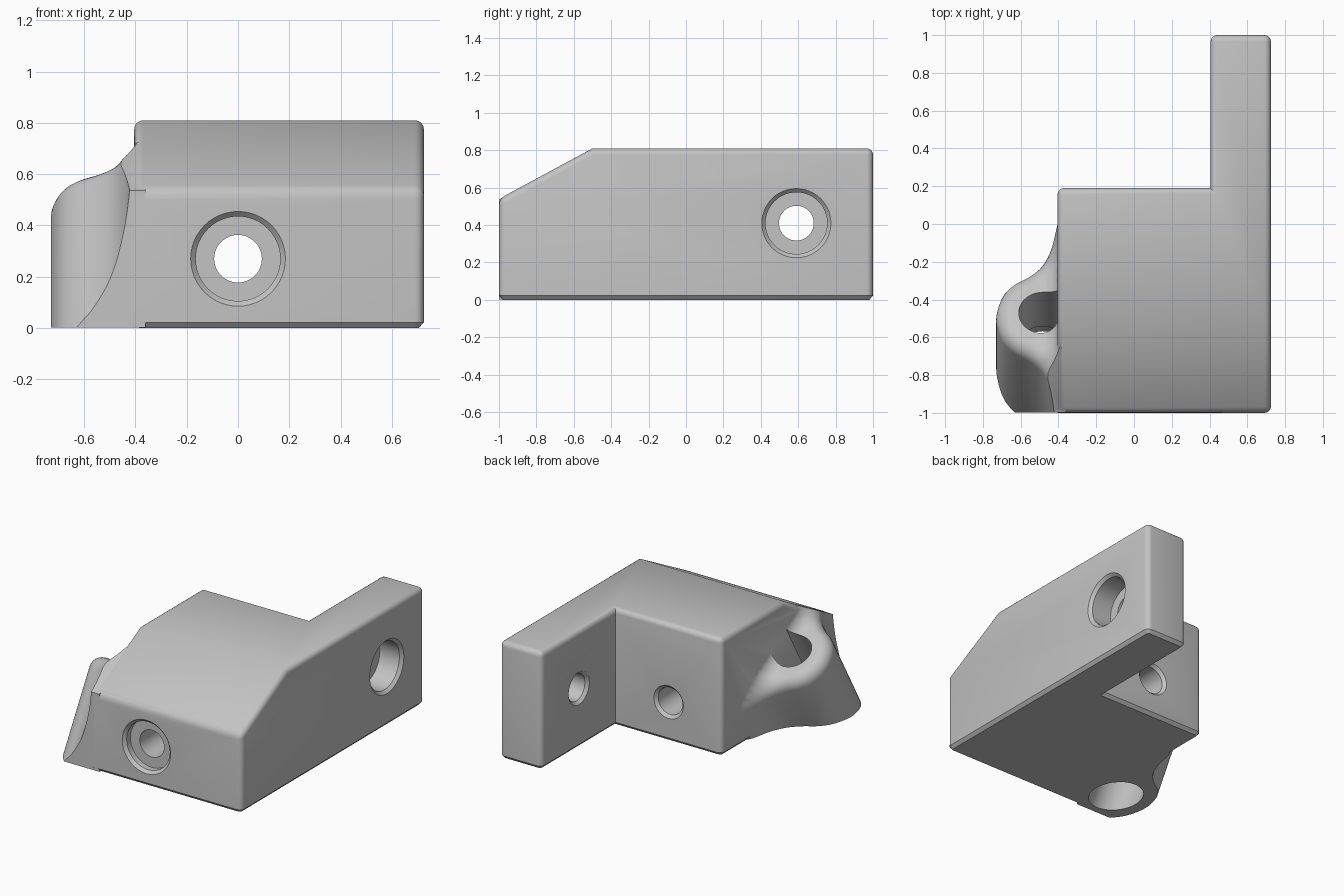
import bpy, bmesh, math
from mathutils import Vector, Matrix

cube = bpy.data.objects.get("Cube")
if cube:
    bpy.data.objects.remove(cube, do_unlink=True)

grey = bpy.data.materials.new("light grey")
grey.use_nodes = True
colour = (0.55, 0.55, 0.55, 1)
grey.diffuse_color = colour
grey.node_tree.nodes["Principled BSDF"].inputs["Base Color"].default_value = colour


def make_object(name, bm):
    bmesh.ops.recalc_face_normals(bm, faces=bm.faces)
    mesh = bpy.data.meshes.new(name)
    bm.to_mesh(mesh)
    bm.free()
    mesh.materials.append(grey)
    obj = bpy.data.objects.new(name, mesh)
    bpy.context.collection.objects.link(obj)
    return obj


def clip(bm, point, normal):
    """Remove everything on the normal side of a plane and close the cut."""
    geom = bm.verts[:] + bm.edges[:] + bm.faces[:]
    cut = bmesh.ops.bisect_plane(bm, geom=geom, plane_co=point, plane_no=normal,
                                 clear_outer=True, dist=1e-5)["geom_cut"]
    edges = [e for e in cut if isinstance(e, bmesh.types.BMEdge)]
    bmesh.ops.holes_fill(bm, edges=edges, sides=0)
    bmesh.ops.recalc_face_normals(bm, faces=bm.faces)


def boolean(target, tool, operation):
    mod = target.modifiers.new(operation.lower(), 'BOOLEAN')
    mod.object = tool
    mod.operation = operation
    mod.solver = 'EXACT'
    bpy.context.view_layer.objects.active = target
    bpy.ops.object.modifier_apply(modifier=mod.name)
    bpy.data.objects.remove(tool, do_unlink=True)


def lathe_cutter(name, profile, origin, axis, sides=48):
    """Solid of revolution from (radius, distance along axis) pairs."""
    turn = Vector(axis).to_track_quat('Z', 'Y').to_matrix().to_4x4()
    place = Matrix.Translation(origin) @ turn
    bm = bmesh.new()
    rings = []
    for r, t in profile:
        angles = [math.tau * i / sides for i in range(sides)]
        rings.append([bm.verts.new(place @ Vector((r * math.cos(a), r * math.sin(a), t)))
                      for a in angles])
    for a, b in zip(rings, rings[1:]):
        for i in range(sides):
            j = (i + 1) % sides
            bm.faces.new((a[i], a[j], b[j], b[i]))
    bm.faces.new(rings[0])
    bm.faces.new(rings[-1])
    return make_object(name, bm)


def screw_hole(name, origin, axis, depth, length):
    """Counterbored hole with chamfered rims at both ends."""
    profile = [(0.205, -0.02), (0.185, 0), (0.165, 0.02), (0.165, depth), (0.093, depth),
               (0.093, length - 0.02), (0.113, length), (0.133, length + 0.02)]
    return lathe_cutter(name, profile, origin, axis)


# L-shaped body with a sloped front top
LEFT, RIGHT, INNER, STEP, BASE, TOP = -0.405, 0.725, 0.405, 0.19, 0.022, 0.81
SLOPE_POINT = Vector((0, -0.5, TOP))
SLOPE_NORMAL = Vector((0, -0.27, 0.5)).normalized()
plan = [(LEFT, -1), (RIGHT, -1), (RIGHT, 1), (INNER, 1), (INNER, STEP), (LEFT, STEP)]
bm = bmesh.new()
floor = bm.faces.new([bm.verts.new((x, y, BASE)) for x, y in plan])
raised = bmesh.ops.extrude_face_region(bm, geom=[floor], use_keep_orig=True)["geom"]
for v in raised:
    if isinstance(v, bmesh.types.BMVert):
        v.co.z = TOP
clip(bm, SLOPE_POINT, SLOPE_NORMAL)

# Rounded outer edges, leaving the floor and the lug corner sharp
round_edges = []
for e in bm.edges:
    a, b = (v.co for v in e.verts)
    on_floor = max(a.z, b.z) < BASE + 0.01
    lug_corner = all(c.x < LEFT + 0.01 and c.y < -0.99 for c in (a, b))
    if e.calc_face_angle_signed(0) > 0.6 and not on_floor and not lug_corner:
        round_edges.append(e)
bmesh.ops.bevel(bm, geom=round_edges, offset=0.035, segments=4, profile=0.5,
                affect='EDGES', clamp_overlap=True)

# Chamfered bottom edge
floor = min(bm.faces, key=lambda f: f.calc_center_median().z)
bmesh.ops.inset_region(bm, faces=[floor], thickness=0.02, use_even_offset=True)
for v in floor.verts:
    v.co.z = 0
body = make_object("bracket", bm)


# Leaning side lug, lofted along its axis from a flared outline
def spline(points, steps=5):
    pts = [Vector(p) for p in points]
    out = []
    for i in range(len(pts) - 1):
        p0, p1 = pts[max(i - 1, 0)], pts[i]
        p2, p3 = pts[i + 1], pts[min(i + 2, len(pts) - 1)]
        for s in range(steps):
            t = s / steps
            out.append(0.5 * (2 * p1 + (p2 - p0) * t + (2 * p0 - 5 * p1 + 4 * p2 - p3) * t**2
                              + (3 * p1 - p0 - 3 * p2 + p3) * t**3))
    return out + [pts[-1]]


half = [(-0.36, 0.58), (-0.405, 0.54), (-0.44, 0.41), (-0.49, 0.315),
        (-0.56, 0.25), (-0.64, 0.2), (-0.70, 0.125)]
outline = spline(half + [(-0.73, 0)] + [(x, -v) for x, v in reversed(half)])
normals = []
for i in range(len(outline)):
    d = outline[min(i + 1, len(outline) - 1)] - outline[max(i - 1, 0)]
    normals.append(Vector((d.y, -d.x)).normalized())
if normals[len(normals) // 2].x > 0:
    normals = [-n for n in normals]

LUG_TOP = Vector((0, -0.47, 0.5))
AXIS = Vector((0, 0.5, math.sqrt(0.75)))
ACROSS = Vector((0, AXIS.z, -AXIS.y))


def lug_point(x, v, h):
    return LUG_TOP + Vector((x, 0, 0)) + ACROSS * v + AXIS * h


def blend_rise(x):
    t = min(max((x + 0.5) / 0.1, 0), 1)
    return 0.1 * (1 - math.sqrt(1 - t * t))


bm = bmesh.new()
rings = [[lug_point(p.x, p.y, -1.1) for p in outline]]
ROUND = 0.08
for s in range(7):
    a = s / 6 * math.pi / 2
    shrunk = [p - n * ROUND * (1 - math.cos(a)) for p, n in zip(outline, normals)]
    rings.append([lug_point(p.x, p.y, blend_rise(p.x) - ROUND * (1 - math.sin(a)))
                  for p in shrunk])
core = Vector((-0.36, 0))
for s in range(1, 12):
    inner = [p.lerp(core, s / 12) for p in shrunk]
    rings.append([lug_point(p.x, p.y, blend_rise(p.x)) for p in inner])
rings = [[bm.verts.new(co) for co in ring] for ring in rings]
for a, b in zip(rings, rings[1:]):
    for i in range(len(a)):
        j = (i + 1) % len(a)
        bm.faces.new((a[i], a[j], b[j], b[i]))
bm.faces.new(rings[0])
bm.faces.new(rings[-1])
bmesh.ops.recalc_face_normals(bm, faces=bm.faces)
clip(bm, Vector((0, -0.999, 0)), Vector((0, -1, 0)))
clip(bm, Vector((0, 0, 0.001)), Vector((0, 0, -1)))
clip(bm, SLOPE_POINT - SLOPE_NORMAL * 0.003, SLOPE_NORMAL)
lug = make_object("side_lug", bm)

# Slanted hole through the lug, wider at the bottom
HOLE_X = -0.485
boolean(lug, lathe_cutter("lug_hole", [(0.125, -1.3), (0.125, 0.5)],
                          lug_point(HOLE_X, 0, 0), AXIS), 'DIFFERENCE')
boolean(body, lug, 'UNION')
boolean(body, lathe_cutter("lug_counterbore", [(0.165, -1.3), (0.165, -0.36)],
                           lug_point(HOLE_X, 0, 0), AXIS), 'DIFFERENCE')

# Screw holes through the front and the arm
boolean(body, screw_hole("front_hole", (0, -1, 0.27), (0, 1, 0), 0.06, STEP + 1), 'DIFFERENCE')
boolean(body, screw_hole("arm_hole", (RIGHT, 0.59, 0.41), (-1, 0, 0), 0.17, RIGHT - INNER),
        'DIFFERENCE')

bpy.ops.object.select_all(action='DESELECT')
body.select_set(True)
bpy.context.view_layer.objects.active = body
bpy.ops.object.shade_smooth_by_angle(angle=math.radians(30))
